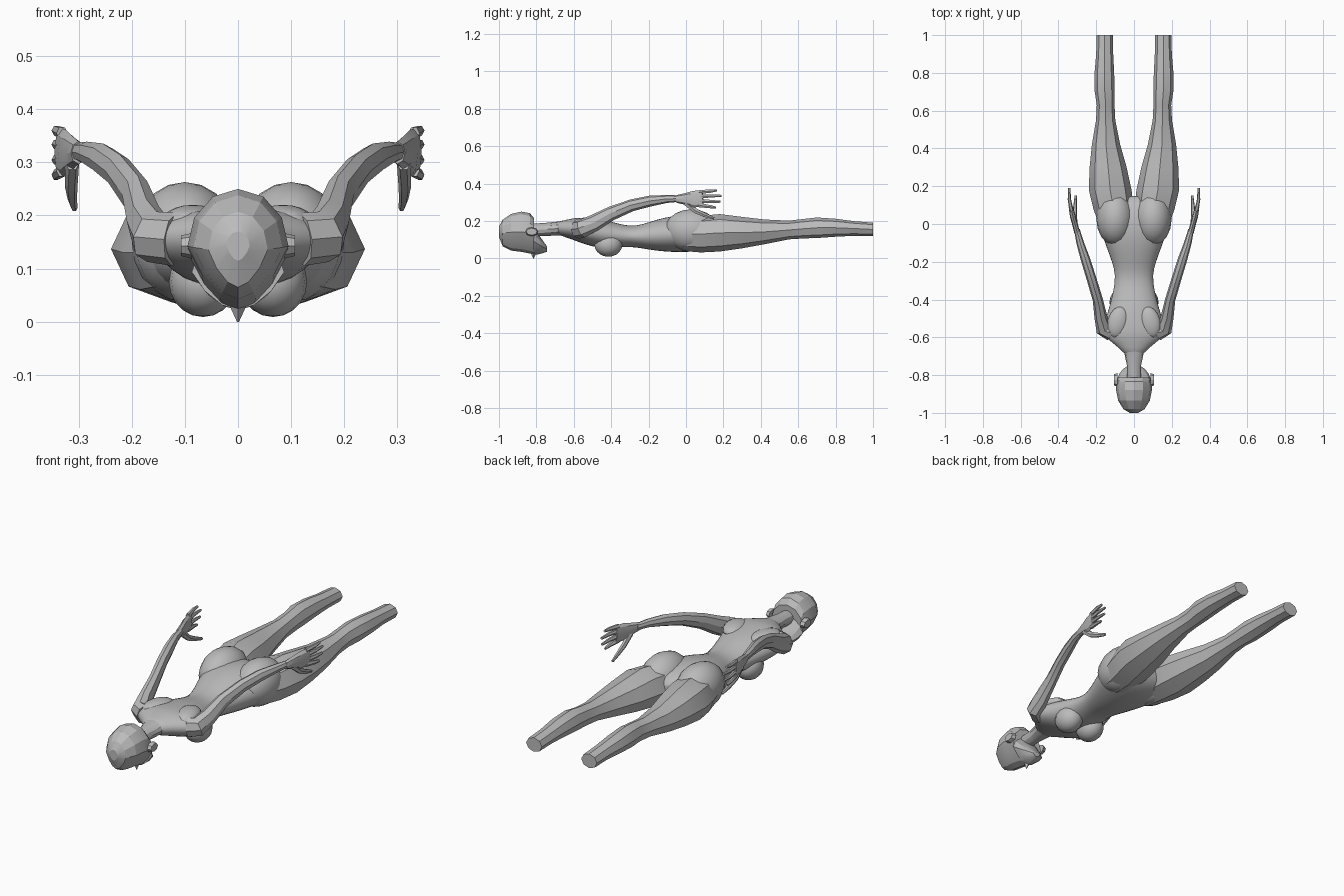
import bpy, bmesh, math
from mathutils import Vector, Matrix

cube = bpy.data.objects.get("Cube")
if cube:
    bpy.data.objects.remove(cube, do_unlink=True)

grey = bpy.data.materials.new("plain grey")
grey.use_nodes = True
grey.diffuse_color = (0.5, 0.5, 0.5, 1)
grey.node_tree.nodes["Principled BSDF"].inputs["Base Color"].default_value = (0.5, 0.5, 0.5, 1)


def finish(name, bm, smooth=None, subdiv=0):
    bmesh.ops.recalc_face_normals(bm, faces=bm.faces)
    mesh = bpy.data.meshes.new(name)
    bm.to_mesh(mesh)
    bm.free()
    mesh.materials.append(grey)
    ob = bpy.data.objects.new(name, mesh)
    bpy.context.collection.objects.link(ob)
    if subdiv:
        ob.modifiers.new("Subdivision", "SUBSURF").levels = subdiv
    if smooth:
        bpy.ops.object.select_all(action="DESELECT")
        ob.select_set(True)
        bpy.context.view_layer.objects.active = ob
        bpy.ops.object.shade_smooth_by_angle(angle=math.radians(smooth))
    return ob


def skin(bm, rings):
    """Bridge rings of points and cap both ends."""
    loops = [[bm.verts.new(p) for p in ring] for ring in rings]
    n = len(loops[0])
    for a, b in zip(loops, loops[1:]):
        for i in range(n):
            j = (i + 1) % n
            bm.faces.new((a[i], a[j], b[j], b[i]))
    bm.faces.new(loops[0])
    bm.faces.new(loops[-1])


def body_rings(stations, n, taper=0.0):
    """Rings across y from (y, half width, bottom, top); taper narrows the underside."""
    rings = []
    for y, w, low, high in stations:
        ring = []
        for i in range(n):
            a = math.tau * i / n
            s = math.sin(a)
            x = w * math.cos(a) * (1 - taper * max(0, -s))
            ring.append((x, y, (low + high) / 2 + (high - low) / 2 * s))
        rings.append(ring)
    return rings


def tube(bm, points, n=8, upright=False):
    """Tube through (x, y, z, side radius, height radius)."""
    rings = []
    for k, p in enumerate(points):
        before, after = points[max(k - 1, 0)], points[min(k + 1, len(points) - 1)]
        t = (Vector(after[:3]) - Vector(before[:3])).normalized()
        if upright:
            t = Vector((0, 1, 0))
        side = t.cross(Vector((0, 0, 1))).normalized()
        up = side.cross(t)
        rings.append([Vector(p[:3]) + side * p[3] * math.cos(math.tau * i / n)
                      + up * p[4] * math.sin(math.tau * i / n) for i in range(n)])
    skin(bm, rings)


def mirrored(points, s):
    return [(s * p[0],) + tuple(p[1:]) for p in points]


def ball(name, centre, size, smooth=40, turn=0):
    bm = bmesh.new()
    bmesh.ops.create_uvsphere(bm, u_segments=16, v_segments=10, radius=1,
                              matrix=Matrix.Translation(centre) @ Matrix.Rotation(turn, 4, "Z")
                              @ Matrix.Diagonal((*size, 1)))
    return finish(name, bm, smooth)


# Torso
bm = bmesh.new()
skin(bm, body_rings([
    (-.70, .045, .13, .195), (-.65, .085, .115, .205), (-.61, .145, .10, .215),
    (-.57, .175, .085, .22), (-.5, .152, .06, .215), (-.42, .128, .05, .205),
    (-.34, .108, .06, .18), (-.27, .1, .06, .172), (-.2, .118, .045, .195),
    (-.12, .15, .035, .22), (-.03, .182, .03, .235), (.06, .2, .035, .225),
    (.12, .18, .06, .2), (.15, .1, .1, .17)], 16))
finish("torso", bm, 40, 1)

# Neck
bm = bmesh.new()
tube(bm, [(0, -.85, .15, .036, .034), (0, -.75, .155, .037, .035),
          (0, -.68, .16, .052, .037), (0, -.62, .165, .08, .04)], 12)
finish("neck", bm, 30)

# Skull and face
bm = bmesh.new()
skin(bm, body_rings([
    (-1, .022, .115, .17), (-.98, .056, .065, .207), (-.935, .084, .042, .238),
    (-.88, .095, .035, .25), (-.835, .093, .026, .242), (-.812, .089, .022, .215)],
    12, .35))
finish("skull", bm, 20)
bm = bmesh.new()
skin(bm, body_rings([
    (-.815, .087, .022, .165), (-.79, .076, .022, .13),
    (-.765, .055, .028, .095), (-.742, .02, .036, .062)], 12, .35))
finish("jaw", bm, 20)

# Nose
bm = bmesh.new()
bmesh.ops.create_cone(bm, cap_ends=True, segments=4, radius1=.018, radius2=.002, depth=.035,
                      matrix=Matrix.Translation((0, -.815, .0175)) @ Matrix.Rotation(math.pi, 4, "X"))
finish("nose", bm)

for s, word in ((1, "left"), (-1, "right")):
    # Ear
    bm = bmesh.new()
    bmesh.ops.create_cone(bm, cap_ends=True, segments=8, radius1=.03, radius2=.024, depth=.02,
                          matrix=Matrix.Translation((s * .097, -.825, .143))
                          @ Matrix.Rotation(s * math.pi / 2, 4, "Y") @ Matrix.Diagonal((.8, 1.2, 1, 1)))
    finish(word + "_ear", bm)

    # Chest and seat
    ball(word + "_breast", (s * .066, -.415, .075), (.064, .075, .066))
    ball(word + "_buttock", (s * .1, .03, .15), (.1, .145, .113))
    ball(word + "_shoulder_blade", (s * .085, -.52, .19), (.055, .085, .03), 40, s * .25)

    # Leg
    bm = bmesh.new()
    tube(bm, mirrored([
        (.1, -.02, .13, .08, .09), (.108, .08, .13, .107, .098), (.126, .18, .137, .113, .1),
        (.137, .3, .138, .098, .084), (.148, .42, .142, .075, .066), (.15, .55, .152, .051, .05),
        (.15, .63, .159, .047, .052), (.155, .7, .164, .053, .055), (.157, .8, .164, .052, .048),
        (.155, .9, .16, .045, .039), (.155, 1, .155, .044, .036)], s), 8, True)
    finish(word + "_leg", bm, 20)

    # Arm
    bm = bmesh.new()
    tube(bm, mirrored([
        (.12, -.575, .155, .045, .05), (.162, -.555, .16, .042, .05), (.176, -.49, .19, .034, .045),
        (.192, -.4, .24, .027, .038), (.225, -.29, .284, .026, .032), (.256, -.19, .307, .025, .029),
        (.285, -.1, .318, .02, .021), (.302, -.03, .32, .015, .017)], s), 8)
    finish(word + "_arm", bm, 20)

    # Hand: palm, four fingers and a thumb
    bm = bmesh.new()
    tube(bm, mirrored([(.3, -.05, .318, .015, .021), (.31, -.01, .318, .015, .03),
                       (.324, .04, .317, .015, .044), (.334, .09, .32, .012, .045)], s), 8)
    for z, spread, reach in ((.355, .008, .165), (.332, .003, .19), (.307, -.004, .185), (.284, -.012, .16)):
        tube(bm, mirrored([(.331, .07, z, .011, .012), (.342, .13, z + spread * .6, .009, .01),
                           (.343, reach, z + spread, .006, .006)], s), 6)
    tube(bm, mirrored([(.312, 0, .298, .013, .018), (.314, .05, .255, .012, .015),
                       (.312, .1, .232, .009, .012), (.308, .15, .214, .006, .007)], s), 6)
    finish(word + "_hand", bm, 20)
